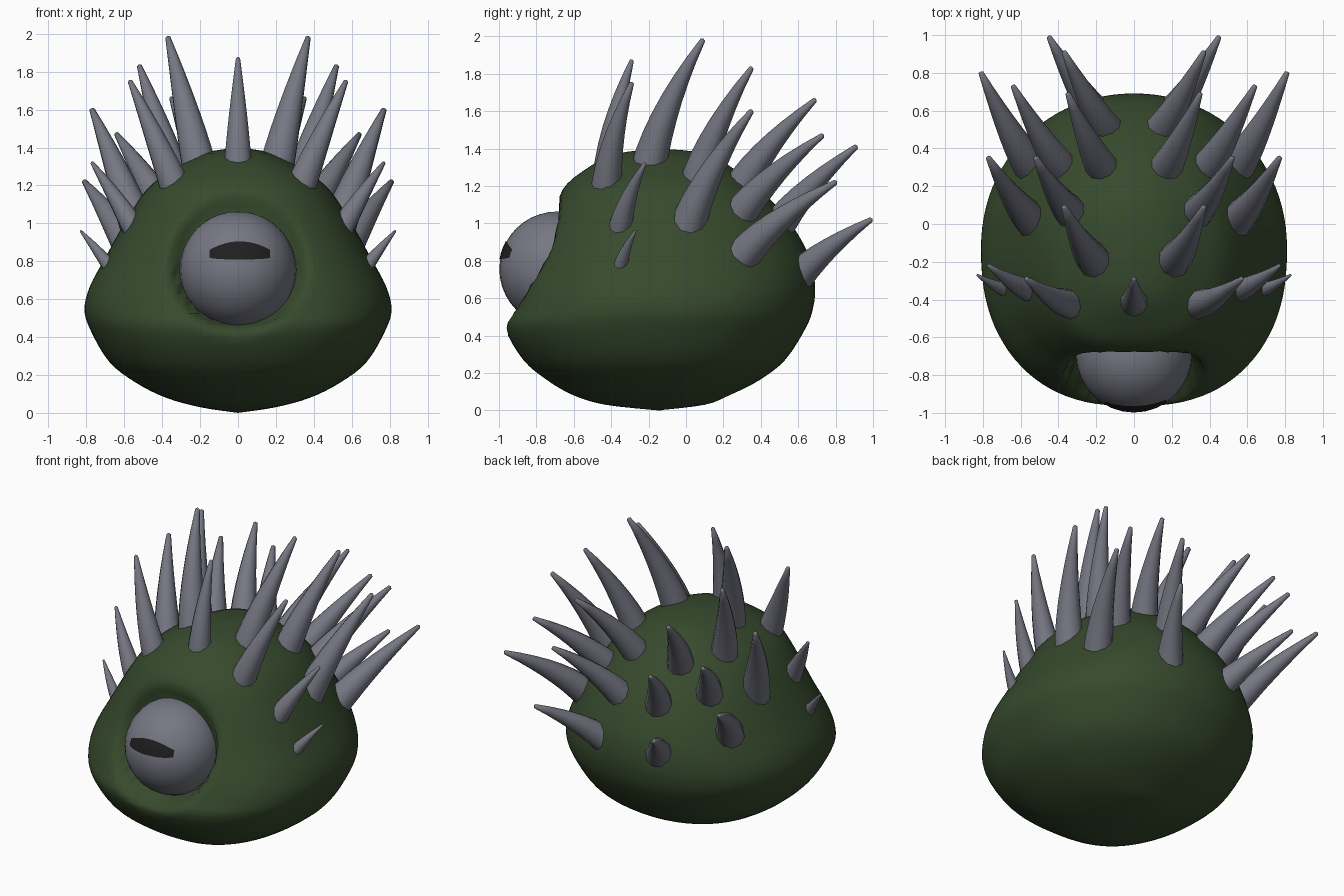
import bpy, bmesh, math
from mathutils import Vector

cube = bpy.data.objects.get("Cube")
if cube:
    bpy.data.objects.remove(cube, do_unlink=True)


def material(name, rgb):
    m = bpy.data.materials.new(name)
    m.use_nodes = True
    m.diffuse_color = (*rgb, 1)
    m.node_tree.nodes["Principled BSDF"].inputs["Base Color"].default_value = (*rgb, 1)
    return m


GREEN = material("moss green", (0.037, 0.068, 0.026))
GREY = material("horn grey", (0.18, 0.185, 0.225))
BLACK = material("pupil black", (0.014, 0.014, 0.014))


def finish(name, bm, mat, angle=180):
    bmesh.ops.remove_doubles(bm, verts=bm.verts, dist=0.0005)
    bmesh.ops.recalc_face_normals(bm, faces=bm.faces)
    me = bpy.data.meshes.new(name)
    bm.to_mesh(me)
    bm.free()
    me.materials.append(mat)
    ob = bpy.data.objects.new(name, me)
    bpy.context.collection.objects.link(ob)
    bpy.ops.object.select_all(action="DESELECT")
    ob.select_set(True)
    bpy.context.view_layer.objects.active = ob
    bpy.ops.object.shade_smooth_by_angle(angle=math.radians(angle))


def bridge(bm, rings, closed=True):
    for a, b in zip(rings, rings[1:]):
        n = len(a)
        for i in range(n if closed else n - 1):
            j = (i + 1) % n
            bm.faces.new((a[i], a[j], b[j], b[i]))


def smooth_rows(rows, steps):
    """Catmull-Rom interpolation between profile rows."""
    pts = [rows[0]] + rows + [rows[-1]]
    out = []
    for k in range(1, len(pts) - 2):
        for s in range(steps):
            t = s / steps
            out.append([0.5 * (2 * b + (c - a) * t + (2 * a - 5 * b + 4 * c - d) * t * t
                               + (3 * b - a - 3 * c + d) * t ** 3)
                        for a, b, c, d in zip(*pts[k - 1:k + 3])])
    return out + [rows[-1]]


EYE = Vector((0, -0.69, 0.755))
EYE_R = 0.308
MID_Y = -0.13

# Body: height, half width, front y, back y
profile = [
    (0.00, 0.00, -0.15, -0.15), (0.03, 0.20, -0.43, 0.10), (0.08, 0.38, -0.60, 0.23),
    (0.16, 0.54, -0.74, 0.39), (0.27, 0.68, -0.87, 0.53), (0.44, 0.78, -0.965, 0.64),
    (0.55, 0.81, -0.93, 0.68), (0.67, 0.78, -0.88, 0.69), (0.82, 0.70, -0.81, 0.66),
    (1.00, 0.60, -0.74, 0.56), (1.18, 0.48, -0.66, 0.40), (1.28, 0.35, -0.55, 0.27),
    (1.37, 0.18, -0.38, 0.12), (1.40, 0.00, -0.13, -0.13)]


def body_point(z, w, front, back, a):
    c, s = math.cos(a), math.sin(a)
    n, depth = (2.4, MID_Y - front) if s < 0 else (2.08, back - MID_Y)
    x = w * math.copysign(abs(c) ** (2 / n), c)
    y = MID_Y + depth * math.copysign(abs(s) ** (2 / n), s)
    # Eye socket, wider above than below
    rho = math.hypot(x, z - EYE.z)
    if y < -0.4 and rho < 0.45:
        outer = 0.37 + 0.04 * (z - EYE.z) / max(rho, 0.01)
        t = min(1, max(0, (outer - rho) / 0.07))
        y += (max(y, -0.66) - y) * t * t * (3 - 2 * t)
    return (x, y, z)


bm = bmesh.new()
SEG = 96
bridge(bm, [[bm.verts.new(body_point(*row, 2 * math.pi * i / SEG)) for i in range(SEG)]
            for row in smooth_rows(profile, 4)])
finish("body", bm, GREEN)

# Eyeball
bm = bmesh.new()
bmesh.ops.create_uvsphere(bm, u_segments=32, v_segments=20, radius=EYE_R)
bmesh.ops.translate(bm, verts=bm.verts, vec=EYE)
finish("eyeball", bm, GREY)

# Pupil: thin curved plate on the eyeball
bm = bmesh.new()
rows = []
for j in range(4):
    row = []
    for i in range(13):
        u = i / 6 - 1
        low = 0.81 + 0.008 * u ** 4
        top = 0.905 - 0.045 * u * u
        x, z = 0.01 + 0.16 * u, low + (top - low) * j / 3
        depth = math.sqrt((EYE_R + 0.004) ** 2 - x * x - (z - EYE.z) ** 2)
        row.append(bm.verts.new((x, EYE.y - depth, z)))
    rows.append(row)
bridge(bm, rows, closed=False)
finish("pupil", bm, BLACK)


# Spikes: curved, blunt horns rooted inside the body
def spike(name, base, tip, radius):
    base, tip = Vector(base), Vector(tip)
    axis = tip - base
    root = base - axis.normalized() * 0.09
    bend = root.lerp(tip, 0.42) + Vector((0, -0.08, 0.05)) * axis.length
    bm = bmesh.new()
    rings = []
    for k in range(8):
        t = k / 7
        p = root.lerp(bend, t).lerp(bend.lerp(tip, t), t)
        d = (bend - root).lerp(tip - bend, t).normalized()
        u = d.cross(Vector((1, 0, 0))).normalized()
        v = d.cross(u)
        r = radius * (1.08 - 0.92 * t ** 1.35)
        rings.append([bm.verts.new(p + r * (u * math.cos(a) + v * math.sin(a)))
                      for a in (math.pi * i / 5 for i in range(10))])
    bridge(bm, rings)
    bm.faces.new(rings[0])
    cap = bm.verts.new(tip + axis.normalized() * radius * 0.1)
    for i in range(10):
        bm.faces.new((rings[-1][i - 1], rings[-1][i], cap))
    finish(name, bm, GREY, 70)


spike("crown_spike", (0, -0.40, 1.34), (0, -0.29, 1.87), 0.073)
pairs = {
    "brow_spike": ((0.35, -0.41, 1.23), (0.57, -0.29, 1.75), 0.078),
    "top_spike": ((0.22, -0.17, 1.36), (0.37, 0.09, 1.98), 0.088),
    "upper_spike": ((0.34, 0.08, 1.25), (0.52, 0.35, 1.83), 0.085),
    "upper_back_spike": ((0.18, 0.33, 1.23), (0.35, 0.69, 1.66), 0.084),
    "shoulder_spike": ((0.40, 0.33, 1.08), (0.64, 0.73, 1.47), 0.085),
    "middle_back_spike": ((0.15, 0.52, 1.00), (0.37, 0.91, 1.41), 0.086),
    "flank_spike": ((0.58, 0.37, 0.88), (0.81, 0.80, 1.22), 0.086),
    "lower_back_spike": ((0.22, 0.62, 0.72), (0.45, 0.99, 1.02), 0.085),
    "side_spike": ((0.55, 0.04, 1.03), (0.77, 0.35, 1.60), 0.09),
    "cheek_spike": ((0.58, -0.33, 1.02), (0.77, -0.22, 1.32), 0.06),
    "small_cheek_spike": ((0.71, -0.33, 0.81), (0.83, -0.27, 0.96), 0.038),
}
for name, (base, tip, radius) in pairs.items():
    for side, s in (("left", 1), ("right", -1)):
        spike(f"{side}_{name}", (base[0] * s, *base[1:]), (tip[0] * s, *tip[1:]), radius)
